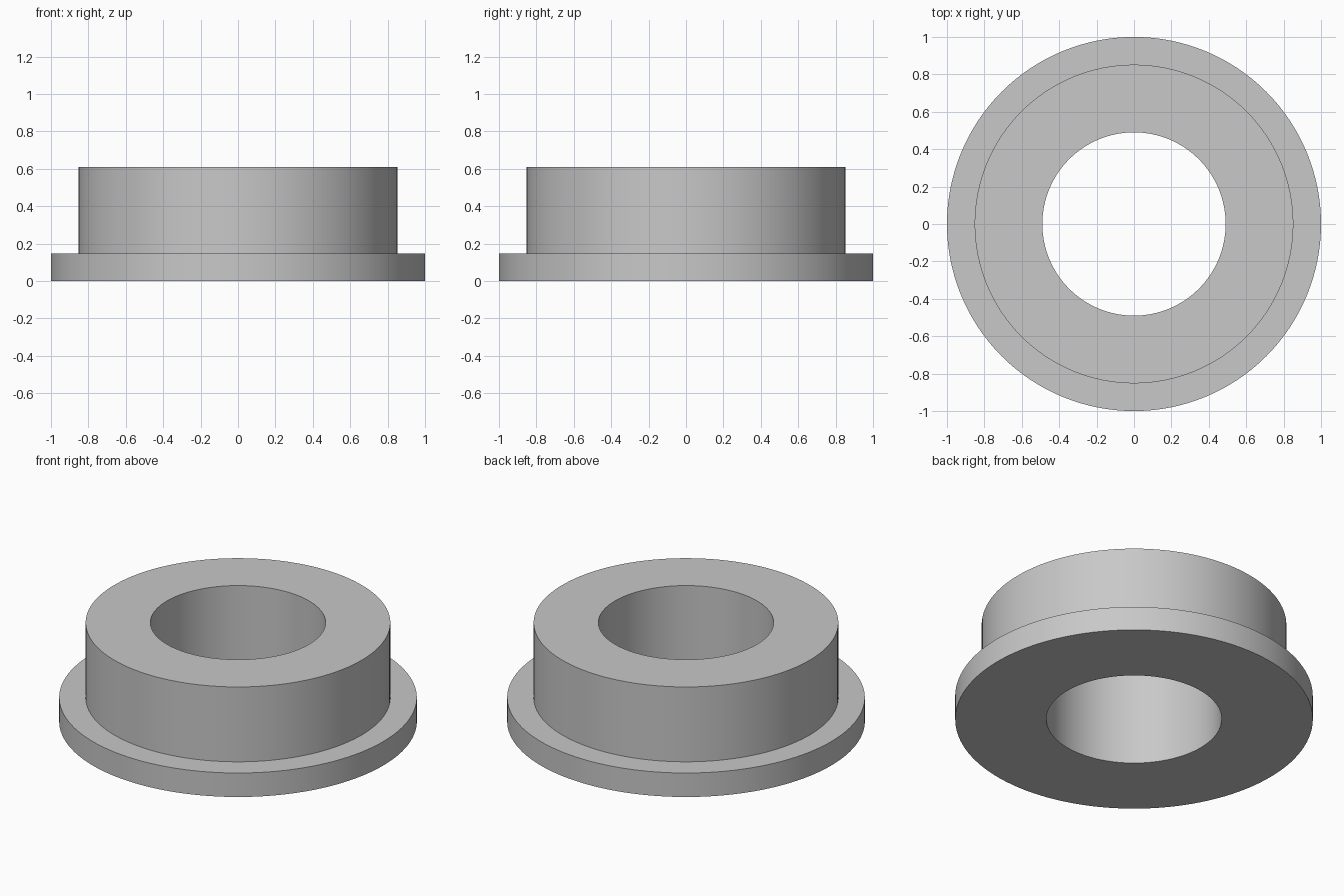
import bpy
import bmesh
from math import cos, sin, tau, radians

cube = bpy.data.objects.get("Cube")
if cube:
    bpy.data.objects.remove(cube, do_unlink=True)

SEGMENTS = 128
HOLE, BODY, FLANGE = 0.49, 0.852, 1.0
FLANGE_TOP, BODY_TOP = 0.148, 0.61

# Plain grey material
grey = bpy.data.materials.new("plain grey")
grey.use_nodes = True
colour = (0.58, 0.58, 0.58, 1)
grey.diffuse_color = colour
grey.node_tree.nodes["Principled BSDF"].inputs["Base Color"].default_value = colour


def lathe(name, profile, material):
    """Revolve a closed (radius, height) profile around the z axis."""
    bm = bmesh.new()
    rings = []
    for i in range(SEGMENTS):
        a = tau * i / SEGMENTS
        rings.append([bm.verts.new((r * cos(a), r * sin(a), z)) for r, z in profile])
    for i, ring in enumerate(rings):
        after = rings[(i + 1) % SEGMENTS]
        for j in range(len(profile)):
            k = (j + 1) % len(profile)
            bm.faces.new((ring[j], after[j], after[k], ring[k]))
    bmesh.ops.recalc_face_normals(bm, faces=bm.faces)
    mesh = bpy.data.meshes.new(name)
    bm.to_mesh(mesh)
    bm.free()
    mesh.materials.append(material)
    obj = bpy.data.objects.new(name, mesh)
    bpy.context.collection.objects.link(obj)
    return obj


# Flanged sleeve with a through hole, turned as one solid
bushing = lathe("flanged_bushing", [
    (HOLE, 0), (FLANGE, 0), (FLANGE, FLANGE_TOP),
    (BODY, FLANGE_TOP), (BODY, BODY_TOP), (HOLE, BODY_TOP),
], grey)

# Smooth walls, crisp rims
bpy.ops.object.select_all(action="DESELECT")
bushing.select_set(True)
bpy.context.view_layer.objects.active = bushing
bpy.ops.object.shade_smooth_by_angle(angle=radians(30))
